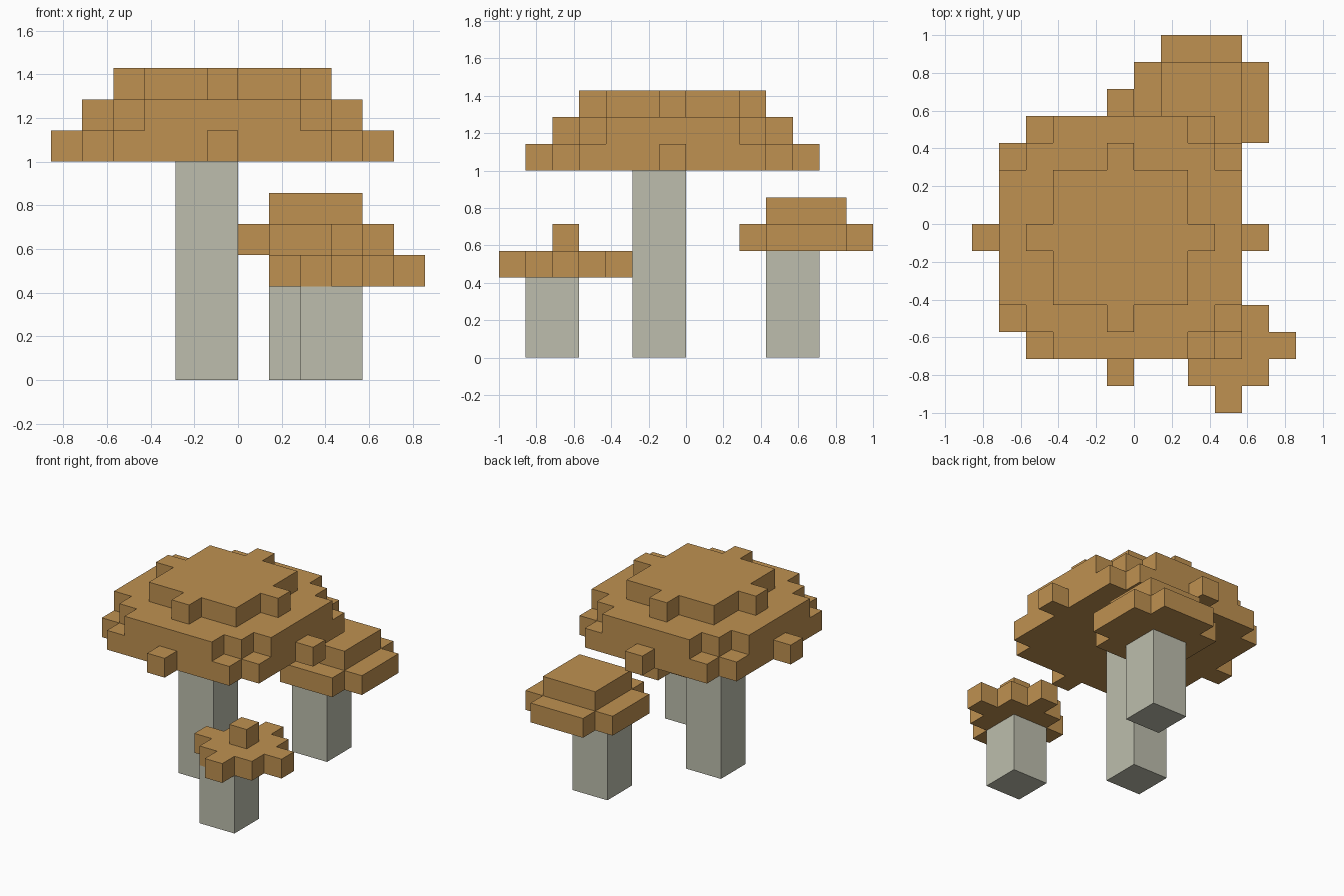
import bpy
import bmesh
from mathutils import Vector

U = 1 / 7  # edge length of one block

cube = bpy.data.objects.get("Cube")
if cube:
    bpy.data.objects.remove(cube, do_unlink=True)


def make_material(name, rgb):
    mat = bpy.data.materials.new(name)
    mat.use_nodes = True
    color = (*rgb, 1)
    mat.diffuse_color = color
    mat.node_tree.nodes["Principled BSDF"].inputs["Base Color"].default_value = color
    return mat


cap_brown = make_material("cap_brown", (0.52, 0.283, 0.082))
stem_grey = make_material("stem_grey", (0.51, 0.515, 0.418))


def build_blocks(name, cells, mat):
    """Make the outer skin of a set of unit blocks, with flat areas merged."""
    bm = bmesh.new()
    for cell in cells:
        center = Vector(cell) + Vector((0.5, 0.5, 0.5))
        for axis in range(3):
            for sign in (-1, 1):
                n = Vector((0, 0, 0))
                n[axis] = sign
                if tuple(int(c + d) for c, d in zip(cell, n)) in cells:
                    continue
                a = Vector((0, 0, 0))
                a[(axis + 1) % 3] = 0.5
                b = n.cross(a)
                mid = center + n / 2
                corners = (mid - a - b, mid + a - b, mid + a + b, mid - a + b)
                bm.faces.new([bm.verts.new(p * U) for p in corners])
    bmesh.ops.remove_doubles(bm, verts=bm.verts, dist=U / 100)
    bmesh.ops.dissolve_limit(bm, angle_limit=0.01, verts=bm.verts, edges=bm.edges)
    mesh = bpy.data.meshes.new(name)
    bm.to_mesh(mesh)
    bm.free()
    mesh.materials.append(mat)
    obj = bpy.data.objects.new(name, mesh)
    bpy.context.collection.objects.link(obj)


def disc(cx, cy, z, radius_sq):
    """Blocks of one round layer about a middle block."""
    span = range(-6, 7)
    return {(cx + i, cy + j, z) for i in span for j in span
            if i * i + j * j <= radius_sq}


def mushroom(name, stem_xy, height, cap_xy, layers):
    sx, sy = stem_xy
    stem = {(sx + i, sy + j, k) for i in range(2) for j in range(2)
            for k in range(height)}
    build_blocks(name + "_stem", stem, stem_grey)
    cap = set()
    for level, radius_sq in enumerate(layers):
        cap |= disc(*cap_xy, height + level, radius_sq)
    build_blocks(name + "_cap", cap, cap_brown)


# Large, medium and small mushrooms; layers are squared radii from the rim up
mushroom("large_mushroom", (-2, -2), 7, (-1, -1), (25, 20, 9))
mushroom("medium_mushroom", (1, 3), 4, (2, 4), (5, 2))
mushroom("small_mushroom", (2, -6), 3, (3, -5), (4, 0))
